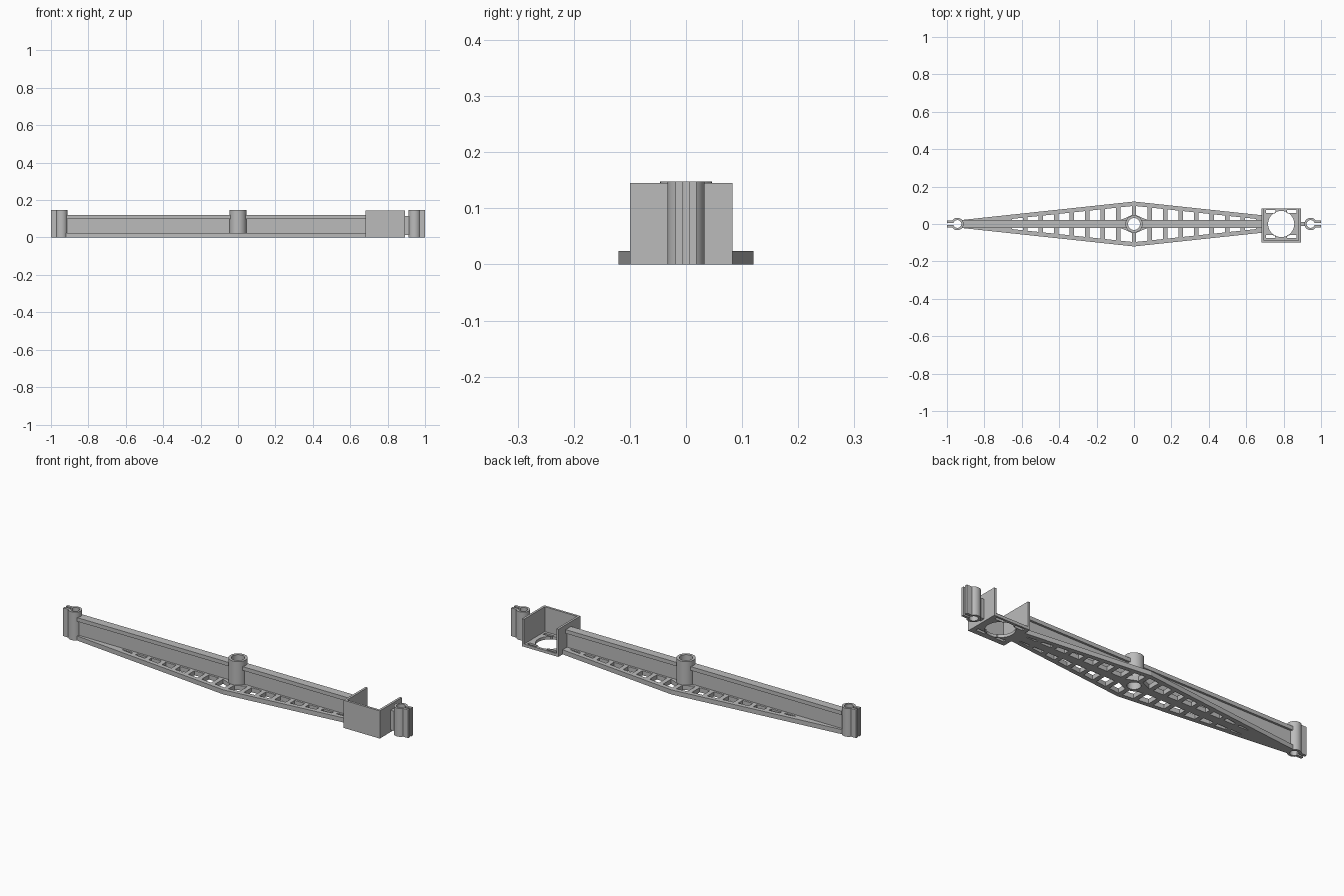
import bpy, bmesh, math

old = bpy.data.objects.get("Cube")
if old:
    bpy.data.objects.remove(old, do_unlink=True)

grey = bpy.data.materials.new("plain_grey")
grey.use_nodes = True
grey.diffuse_color = (0.5, 0.5, 0.5, 1)
grey.node_tree.nodes["Principled BSDF"].inputs["Base Color"].default_value = (0.5, 0.5, 0.5, 1)


def prism(name, loops, z0, z1, smooth=False):
    """Extrude an outline (first loop) with holes (other loops) from z0 to z1."""
    bm = bmesh.new()
    edges = []
    for loop in loops:
        vs = [bm.verts.new((x, y, z0)) for x, y in loop]
        edges += [bm.edges.new((vs[i - 1], vs[i])) for i in range(len(vs))]
    bmesh.ops.triangle_fill(bm, edges=edges, use_beauty=True)
    res = bmesh.ops.extrude_face_region(bm, geom=bm.faces[:])
    for v in res["geom"]:
        if isinstance(v, bmesh.types.BMVert):
            v.co.z = z1
    bmesh.ops.recalc_face_normals(bm, faces=bm.faces[:])
    bmesh.ops.dissolve_limit(bm, angle_limit=0.01, verts=bm.verts[:], edges=bm.edges[:])
    mesh = bpy.data.meshes.new(name)
    bm.to_mesh(mesh)
    bm.free()
    mesh.materials.append(grey)
    ob = bpy.data.objects.new(name, mesh)
    bpy.context.collection.objects.link(ob)
    if smooth:
        bpy.ops.object.select_all(action="DESELECT")
        ob.select_set(True)
        bpy.context.view_layer.objects.active = ob
        bpy.ops.object.shade_smooth_by_angle(angle=math.radians(30))
    return ob


def rect(x0, x1, y0, y1):
    return [(x0, y0), (x1, y0), (x1, y1), (x0, y1)]


def arc(cx, r, a0, a1, n):
    return [(cx + r * math.cos(a0 + (a1 - a0) * i / n), r * math.sin(a0 + (a1 - a0) * i / n))
            for i in range(n + 1)]


def circle(cx, r, n=48):
    return arc(cx, r, 0, math.tau, n)[:-1]


# Diamond base plate with ladder openings
TIP, END, PITCH = -0.92, 0.685, 0.083
RAIL, SPINE, RUNG = 0.023, 0.022, 0.012


def half_width(x):
    return 0.12 - 0.107 * abs(x)


outline = [(TIP, -half_width(TIP)), (0, -half_width(0)), (END, -half_width(END)),
           (END, half_width(END)), (0, half_width(0)), (TIP, half_width(TIP))]
holes = [circle(0, 0.032)]
for side in (-1, 1):
    for i in range(-9, 8):
        a, b = i * PITCH + RUNG, (i + 1) * PITCH - RUNG
        ya, yb = half_width(a) - RAIL, half_width(b) - RAIL
        if min(ya, yb) < SPINE + 0.002:
            continue
        # keep openings next to the hub clear of the tube wall
        if i in (-1, 0):
            near = 0.047
            inner = [(a, near if i == 0 else SPINE), (b, SPINE if i == 0 else near)]
        else:
            inner = [(a, SPINE), (b, SPINE)]
        holes.append([(x, side * y) for x, y in inner + [(b, yb), (a, ya)]])
prism("base_plate", [outline] + holes, 0, 0.024)

# Upright web and top flange, interrupted by the hub
for label, x0, x1 in (("right", -0.917, -0.04), ("left", 0.04, END)):
    prism(label + "_web", [rect(x0, x1, -0.011, 0.011)], 0.02, 0.105)
    prism(label + "_top_flange", [rect(x0, x1, -SPINE, SPINE)], 0.1, 0.12)

# Central hub tube
prism("hub_tube", [circle(0, 0.046), circle(0, 0.032)], 0.002, 0.148, True)

# Motor tray: pierced floor and three walls, open at the back
X0, X1, Y0, Y1, T = 0.682, 0.892, -0.1, 0.083, 0.012
slots = [rect(cx - 0.026, cx + 0.026, cy - 0.008, cy + 0.008)
         for cx in (0.731, 0.843) for cy in (-0.066, 0.066)]
prism("tray_floor", [rect(X0, X1, Y0, Y1), circle(0.787, 0.07)] + slots, 0, 0.015, True)
prism("tray_walls", [[(X0, Y0), (X1, Y0), (X1, Y1), (X1 - T, Y1), (X1 - T, Y0 + T),
                      (X0 + T, Y0 + T), (X0 + T, Y1), (X0, Y1)]], 0.001, 0.145)

# Link between the tray and the end clip
prism("clip_link", [rect(X1 - 0.004, 0.917, -0.012, 0.012)], 0.012, 0.115)

# Split tube clips with a pair of jaws at both ends
R, BORE, GAP, JAW = 0.033, 0.021, 0.005, 0.019
for label, s in (("left", 1), ("right", -1)):
    cx = 0.944
    ao, ai = math.asin(JAW / R), math.asin(GAP / BORE)
    clip = [(1, GAP), (1, JAW)] + arc(cx, R, ao, math.tau - ao, 40)
    clip += [(1, -JAW), (1, -GAP)] + arc(cx, BORE, math.tau - ai, ai, 40)
    prism(label + "_end_clip", [[(s * x, y) for x, y in clip]], 0, 0.148, True)
